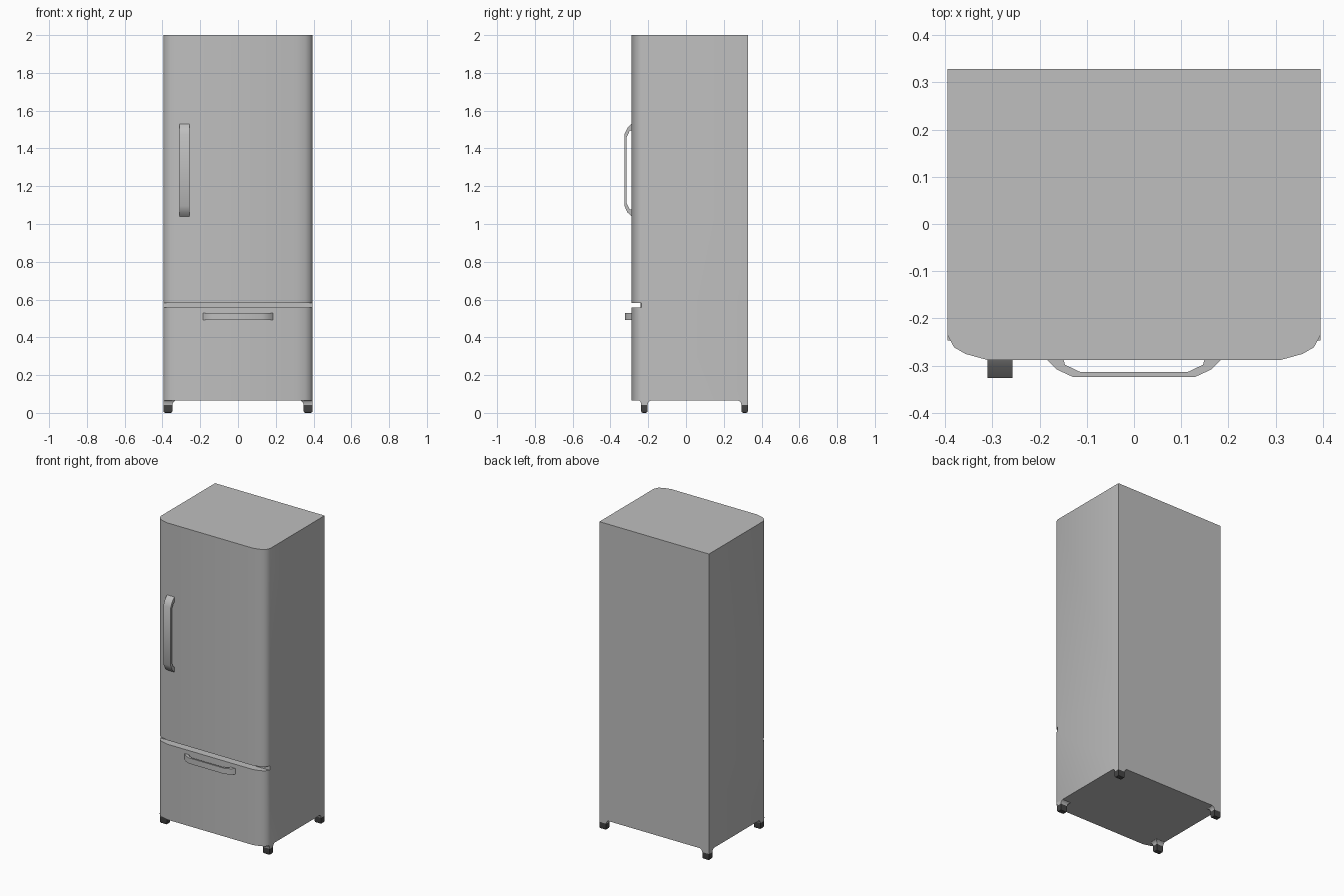
import bpy, bmesh, math
from mathutils import Matrix

cube = bpy.data.objects.get("Cube")
if cube:
    bpy.data.objects.remove(cube)


def material(name, value):
    m = bpy.data.materials.new(name)
    m.use_nodes = True
    m.diffuse_color = (value, value, value, 1)
    m.node_tree.nodes["Principled BSDF"].inputs["Base Color"].default_value = m.diffuse_color
    return m


grey = material("light grey enamel", 0.52)
dark = material("dark rubber", 0.06)


def finish(name, bm, mat, angle=35):
    bmesh.ops.recalc_face_normals(bm, faces=bm.faces)
    mesh = bpy.data.meshes.new(name)
    bm.to_mesh(mesh)
    bm.free()
    mesh.materials.append(mat)
    obj = bpy.data.objects.new(name, mesh)
    bpy.context.collection.objects.link(obj)
    bpy.ops.object.select_all(action='DESELECT')
    obj.select_set(True)
    bpy.context.view_layer.objects.active = obj
    bpy.ops.object.shade_smooth_by_angle(angle=math.radians(angle))
    return obj


def extrude_outline(name, outline, z0, z1, mat, matrix=None):
    """Solid prism from an xy outline, optionally placed by a matrix."""
    bm = bmesh.new()
    face = bm.faces.new([bm.verts.new((x, y, z0)) for x, y in outline])
    top = bmesh.ops.extrude_face_region(bm, geom=[face])["geom"]
    bmesh.ops.translate(bm, vec=(0, 0, z1 - z0),
                        verts=[v for v in top if isinstance(v, bmesh.types.BMVert)])
    if matrix:
        bm.transform(matrix)
    return finish(name, bm, mat)


def mirrored(half):
    return half + [(-x, y) for x, y in reversed(half)]


# Cabinet with rounded front corners and a recess between door and drawer
WIDTH, BACK, RECESS = 0.395, 0.328, -0.24
BASE, GAP_LOW, GAP_HIGH, TOP = 0.065, 0.557, 0.583, 2.0
rounded = mirrored([(WIDTH, BACK), (WIDTH, -0.235), (0.381, -0.261),
                    (0.357, -0.275), (0.31, -0.288)])
bm = bmesh.new()
rings = []
recessed = [(x, max(y, RECESS)) for x, y in rounded]
for outline, z in ((rounded, BASE), (rounded, GAP_LOW), (recessed, GAP_LOW),
                   (recessed, GAP_HIGH), (rounded, GAP_HIGH), (rounded, TOP)):
    rings.append([bm.verts.new((x, y, z)) for x, y in outline])
bm.faces.new(rings[0])
bm.faces.new(rings[-1])
n = len(rounded)
for a, b in zip(rings, rings[1:]):
    for i in range(n):
        j = (i + 1) % n
        bm.faces.new((a[i], a[j], b[j], b[i]))
bmesh.ops.remove_doubles(bm, verts=bm.verts, dist=0.0001)
bmesh.ops.dissolve_degenerate(bm, edges=bm.edges, dist=0.0001)
finish("cabinet", bm, grey)


# Bracket shaped handles
def handle(name, half, rise, z0, z1, matrix=None):
    outer = [(half, 0), (half - 0.02, 0.55 * rise), (half - 0.055, rise)]
    inner = [(half - 0.035, 0), (half - 0.038, 0.28 * rise), (half - 0.07, 0.7 * rise)]
    points = [(x, -0.288 - d) for x, d in outer]
    inside = [(x, -0.288 - d) for x, d in inner]
    outline = mirrored(points) + list(reversed(mirrored(inside)))
    # outer path runs right to left, inner path returns left to right
    return extrude_outline(name, outline, z0, z1, grey, matrix)


handle("drawer_handle", 0.184, 0.036, 0.493, 0.53)
upright = Matrix.Translation((-0.2835, 0, 1.285)) @ Matrix.Rotation(math.pi / 2, 4, 'Y')
handle("door_handle", 0.245, 0.038, -0.0265, 0.0265, upright)


# Feet: flared bracket under the cabinet and a rubber pad with a bevelled bottom
def lofted(name, sections, mat):
    bm = bmesh.new()
    loops = [[bm.verts.new((x, y, z)) for x, y in ((x0, y0), (x1, y0), (x1, y1), (x0, y1))]
             for x0, x1, y0, y1, z in sections]
    bm.faces.new(loops[0])
    bm.faces.new(loops[-1])
    for a, b in zip(loops, loops[1:]):
        for i in range(4):
            j = (i + 1) % 4
            bm.faces.new((a[i], a[j], b[j], b[i]))
    return finish(name, bm, mat)


def foot(label, side, y0, y1, flare_front, flare_back):
    def section(grow, z):
        xs = sorted((side * (0.347 - grow), side * WIDTH))
        return (*xs, y0 - grow * flare_front, y1 + grow * flare_back, z)
    lofted(label + "_foot_bracket",
           [section(0, 0.043), section(0.003, 0.054), section(0.008, 0.06),
            section(0.017, BASE + 0.001)], grey)
    bm = bmesh.new()
    bmesh.ops.create_cube(bm, size=1)
    bmesh.ops.scale(bm, vec=(0.048, y1 - y0, 0.044), verts=bm.verts)
    bmesh.ops.translate(bm, vec=(side * 0.371, (y0 + y1) / 2, 0.022), verts=bm.verts)
    bottom = [e for e in bm.edges if all(v.co.z < 0.01 for v in e.verts)]
    bmesh.ops.bevel(bm, geom=bottom, offset=0.01, segments=2, profile=0.5, affect='EDGES')
    finish(label + "_foot_pad", bm, dark)


for word, side in (("left", 1), ("right", -1)):
    foot("front_" + word, side, -0.238, -0.203, 0.5, 1)
    foot("back_" + word, side, 0.293, 0.328, 1, 0)
